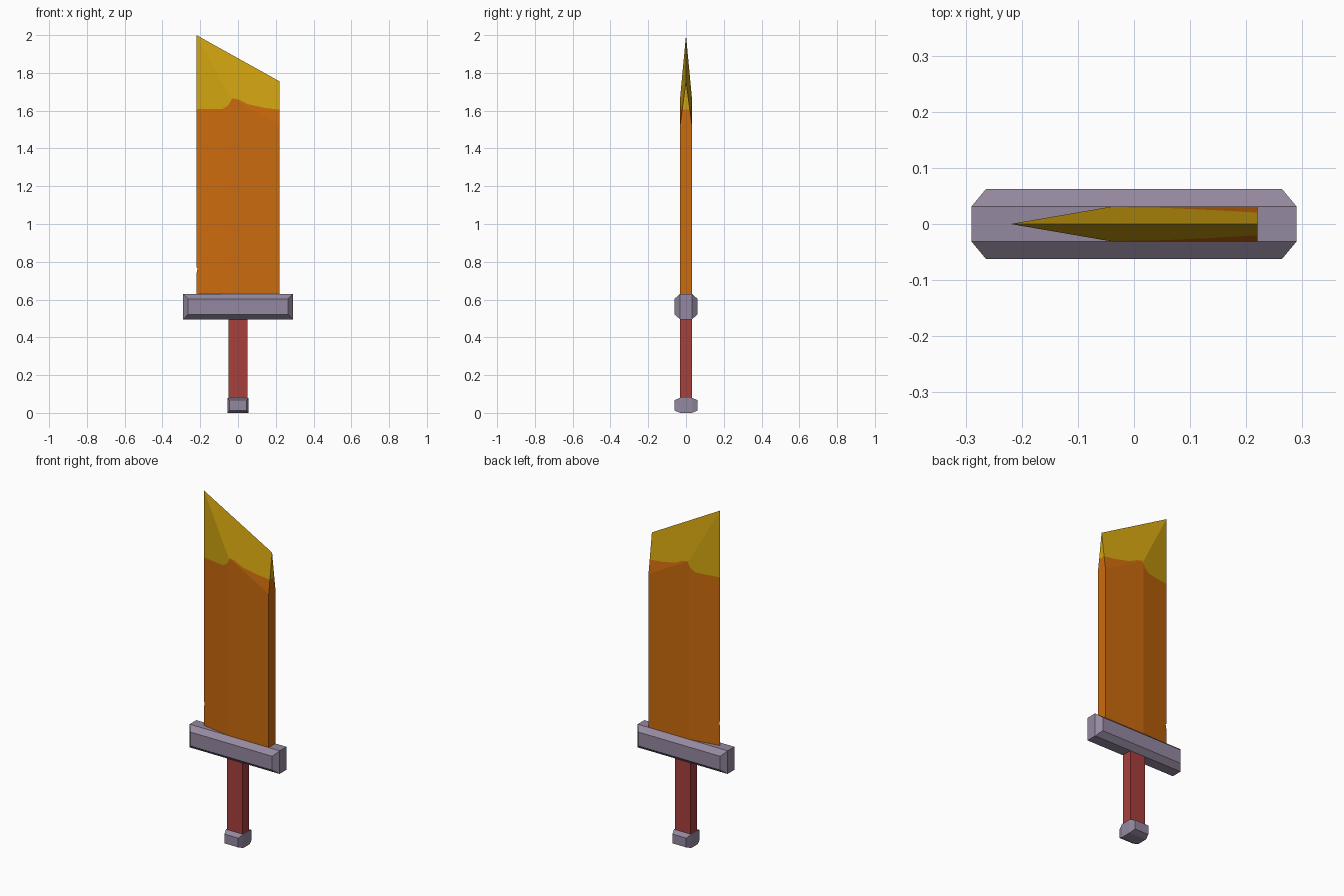
import bpy, bmesh
from mathutils import Vector

if "Cube" in bpy.data.objects:
    bpy.data.objects.remove(bpy.data.objects["Cube"])


def material(name, rgb):
    m = bpy.data.materials.new(name)
    m.diffuse_color = (*rgb, 1)
    m.use_nodes = True
    m.node_tree.nodes["Principled BSDF"].inputs["Base Color"].default_value = m.diffuse_color
    return m


ORANGE = material("orange blade", (0.60, 0.145, 0.004))
YELLOW = material("yellow tip", (0.64, 0.37, 0.005))
STEEL = material("mauve steel", (0.30, 0.25, 0.35))
RED = material("red grip", (0.39, 0.05, 0.045))


def make_object(name, bm, *mats):
    bmesh.ops.recalc_face_normals(bm, faces=bm.faces)
    me = bpy.data.meshes.new(name)
    bm.to_mesh(me)
    bm.free()
    ob = bpy.data.objects.new(name, me)
    bpy.context.collection.objects.link(ob)
    for m in mats:
        me.materials.append(m)
    return ob


def box(name, x, y, z0, z1, mat, cap=None):
    """Box of half sizes x, y; cap = (inset x, inset z, outer y) bulges front and back."""
    bm = bmesh.new()
    bmesh.ops.create_cube(bm, size=2)
    mid, half = (z0 + z1) / 2, (z1 - z0) / 2
    for v in bm.verts:
        v.co = (v.co.x * x, v.co.y * y, mid + v.co.z * half)
    if cap:
        ix, iz, outer = cap
        ends = [f for f in bm.faces if abs(f.calc_center_median().y) > y * 0.9]
        for f in bmesh.ops.extrude_discrete_faces(bm, faces=ends)["faces"]:
            for v in f.verts:
                s = 1 if v.co.y > 0 else -1
                v.co = (v.co.x * (x - ix) / x, s * outer,
                        mid + (v.co.z - mid) * (half - iz) / half)
    return make_object(name, bm, mat)


# Hilt
box("grip", 0.05, 0.031, 0.06, 0.51, RED)
box("guard", 0.29, 0.031, 0.495, 0.63, STEEL, (0.026, 0.027, 0.062))
box("pommel", 0.055, 0.031, 0.0, 0.08, STEEL, (0.01, 0.013, 0.062))

# Blade: chipped outline in the xz plane
W, T, RIDGE, DROP, BASE = 0.22, 0.031, -0.04, 0.23, 0.60
outline = [(-W, BASE), (W, BASE), (W, 1.755),
           (0.075, 1.836), (0.022, 1.815), (0.008, 1.873), (-W, 2.0),
           (-W, 1.828), (-0.195, 1.787), (-W, 1.78),
           (-W, 1.165), (-0.187, 1.137), (-W, 1.125),
           (-W, 0.77), (-0.197, 0.754), (-W, 0.735)]
paint = [(-W, 1.61), (-0.08, 1.61), (-0.05, 1.63), (-0.03, 1.666),
         (0.0, 1.66), (0.05, 1.635), (0.14, 1.615), (W, 1.605)]


def top(x):
    return 2.0 - (x + W) * 0.245 / (2 * W)


def half_thickness(x, z):
    return T * max(0, min(1, (x + W) / (RIDGE + W), (top(x) - z) / DROP))


def paint_height(x):
    for (xa, za), (xb, zb) in zip(paint, paint[1:]):
        if x <= xb + 1e-6:
            return za + (zb - za) * (x - xa) / (xb - xa)
    return paint[-1][1]


def cut(bm, a, b, x0=-1, x1=1):
    """Split the flat blade along the line a-b, for faces between x0 and x1."""
    faces = [f for f in bm.faces if x0 < f.calc_center_median().x < x1]
    geom = list({g for f in faces for g in (*f.verts, *f.edges)}) + faces
    bmesh.ops.bisect_plane(bm, geom=geom, dist=1e-6, plane_co=(a[0], 0, a[1]),
                           plane_no=Vector((b[1] - a[1], 0, a[0] - b[0])).normalized())


bm = bmesh.new()
bm.faces.new([bm.verts.new((x, 0, z)) for x, z in outline])
bmesh.ops.triangulate(bm, faces=bm.faces[:])
# Bevel ridges
cut(bm, (RIDGE, 0), (RIDGE, 1))
cut(bm, (-W, top(-W) - DROP), (W, top(W) - DROP))
cut(bm, (-W, top(-W)), (RIDGE, top(RIDGE) - DROP))
# Paint line
for x, _ in paint[1:-1]:
    cut(bm, (x, 0), (x, 1))
for a, b in zip(paint, paint[1:]):
    cut(bm, a, b, a[0], b[0])
bmesh.ops.triangulate(bm, faces=bm.faces[:])

# Give both sides their thickness, closing at the sharp edges
front = bm.verts[:]
ext = bmesh.ops.extrude_face_region(bm, geom=bm.faces[:], use_keep_orig=True)
back = [g for g in ext["geom"] if isinstance(g, bmesh.types.BMVert)]
for verts, s in ((front, -1), (back, 1)):
    for v in verts:
        v.co.y = s * half_thickness(v.co.x, v.co.z)
rim = [v for v in bm.verts if abs(v.co.y) < 1e-5]
bmesh.ops.remove_doubles(bm, verts=rim, dist=1e-5)
for f in bm.faces:
    c = f.calc_center_median()
    f.material_index = int(c.z > paint_height(c.x))
make_object("blade", bm, ORANGE, YELLOW)
